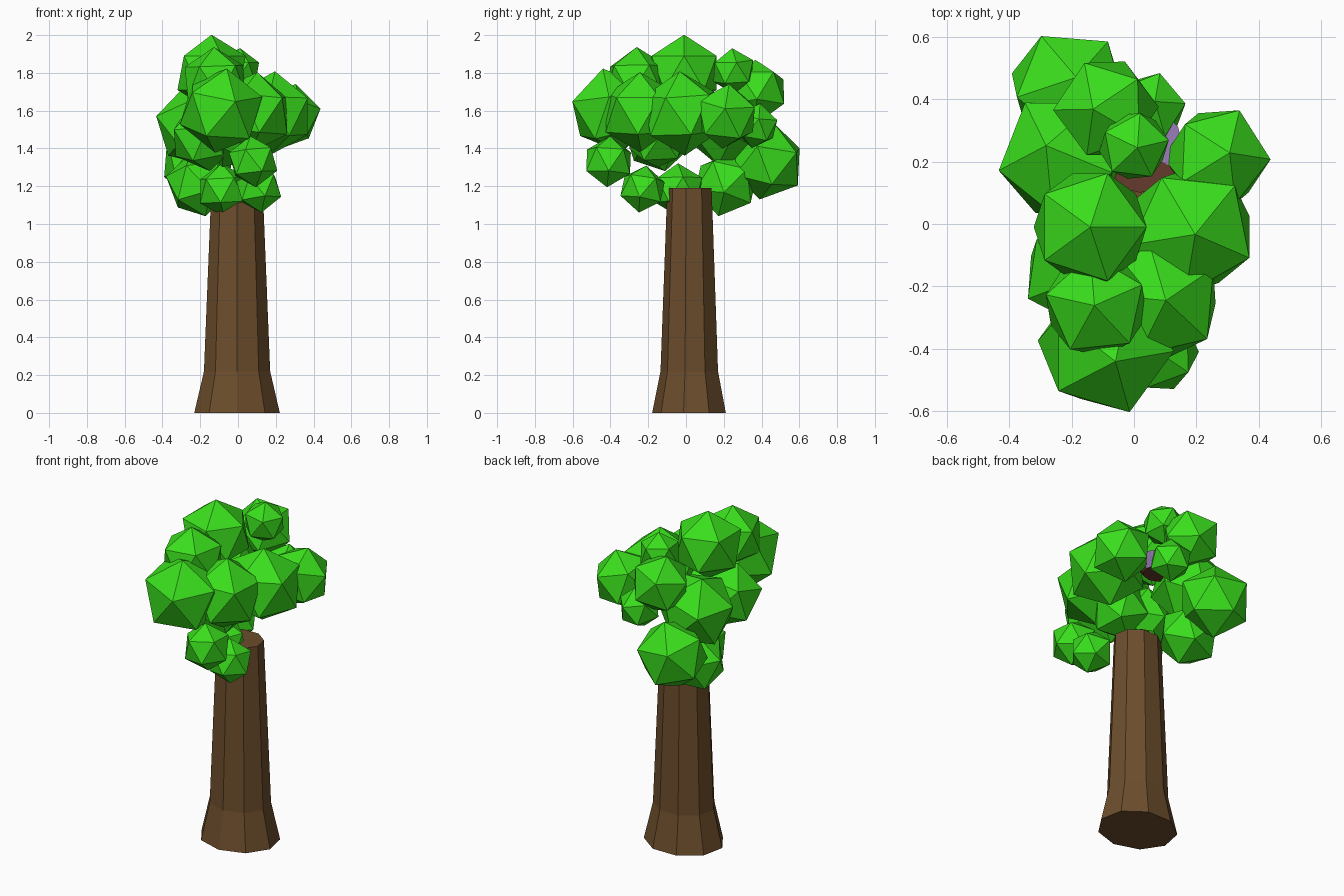
import bpy, bmesh, math, random
from mathutils import Matrix, Euler

if "Cube" in bpy.data.objects:
    bpy.data.objects.remove(bpy.data.objects["Cube"])

random.seed(4)


def material(name, rgb):
    m = bpy.data.materials.new(name)
    m.diffuse_color = (*rgb, 1)
    m.use_nodes = True
    m.node_tree.nodes["Principled BSDF"].inputs["Base Color"].default_value = m.diffuse_color
    return m


LEAF = material("leaf green", (0.042, 0.73, 0.012))
BARK = material("bark brown", (0.15, 0.074, 0.025))
RED_BROWN = material("red brown", (0.13, 0.045, 0.025))
PURPLE = material("purple", (0.33, 0.21, 0.5))


def add_object(name, bm, *mats):
    mesh = bpy.data.meshes.new(name)
    bm.normal_update()
    bm.to_mesh(mesh)
    bm.free()
    for m in mats:
        mesh.materials.append(m)
    ob = bpy.data.objects.new(name, mesh)
    bpy.context.collection.objects.link(ob)
    return ob


# Trunk: nine-sided, flared at the root, (height, x radius, y radius)
bm = bmesh.new()
N = 9
rings = []
for z, rx, ry in [(0, .23, .201), (.22, .178, .157), (1.19, .138, .121)]:
    ring = []
    for k in range(N):
        a = 2 * math.pi * k / N
        ring.append(bm.verts.new((-.005 + rx * math.sin(a), .022 - ry * math.cos(a), z)))
    rings.append(ring)
for lo, hi in zip(rings, rings[1:]):
    for k in range(N):
        j = (k + 1) % N
        bm.faces.new((lo[k], lo[j], hi[j], hi[k]))
bm.faces.new(rings[0][::-1])
bm.faces.new(rings[-1])
add_object("trunk", bm, BARK)

# Leaf clumps: twenty-sided balls (x, y, z, radius, tilt)
CLUMPS = [
    (-.14, -.01, 1.80, .20, 0),      # crown top
    (-.12, -.26, 1.755, .18, 0.05),
    (-.09, -.39, 1.60, .228, .3),    # front
    (-.21, .43, 1.33, .203, .3),     # low back
    (-.09, .37, 1.70, .172, .3),
    (.00, .25, 1.81, .12, .1),
    (.265, .21, 1.57, .175, .3),     # right
    (.18, -.02, 1.585, .222, .2),
    (.08, -.24, 1.59, .213, .1),
    (.08, -.41, 1.33, .135, .3),     # low front
    (.11, -.23, 1.185, .125, .3),
    (-.22, .21, 1.52, .22, .3),      # left
    (-.18, -.15, 1.46, .185, .3),
    (-.21, .21, 1.21, .175, .3),
    (-.08, -.04, 1.18, .14, .2),
    (.05, .37, 1.52, .12, .3),
    (-.02, -.15, 1.46, .17, .3),     # inner filler
]
for i, (x, y, z, r, tilt) in enumerate(CLUMPS):
    bm = bmesh.new()
    rot = Euler((random.uniform(-tilt, tilt), random.uniform(-tilt, tilt),
                 random.uniform(0, 2 * math.pi) if tilt else 0))
    bmesh.ops.create_icosphere(bm, subdivisions=1, radius=r * 1.01,
                               matrix=Matrix.Translation((x, y, z)) @ rot.to_matrix().to_4x4())
    add_object(f"leaf_clump_{i + 1}", bm, LEAF)

# Small nest hidden among the leaves: purple towards the back, brown in front
bm = bmesh.new()
bmesh.ops.create_cone(bm, cap_ends=True, cap_tris=True, segments=12, radius1=.09, radius2=.14,
                      depth=.07, matrix=Matrix.Translation((.02, .24, 1.54)))
for f in bm.faces:
    f.material_index = 1 if f.calc_center_median().y > .215 and f.normal.z > -.7 else 0
add_object("nest", bm, RED_BROWN, PURPLE)
